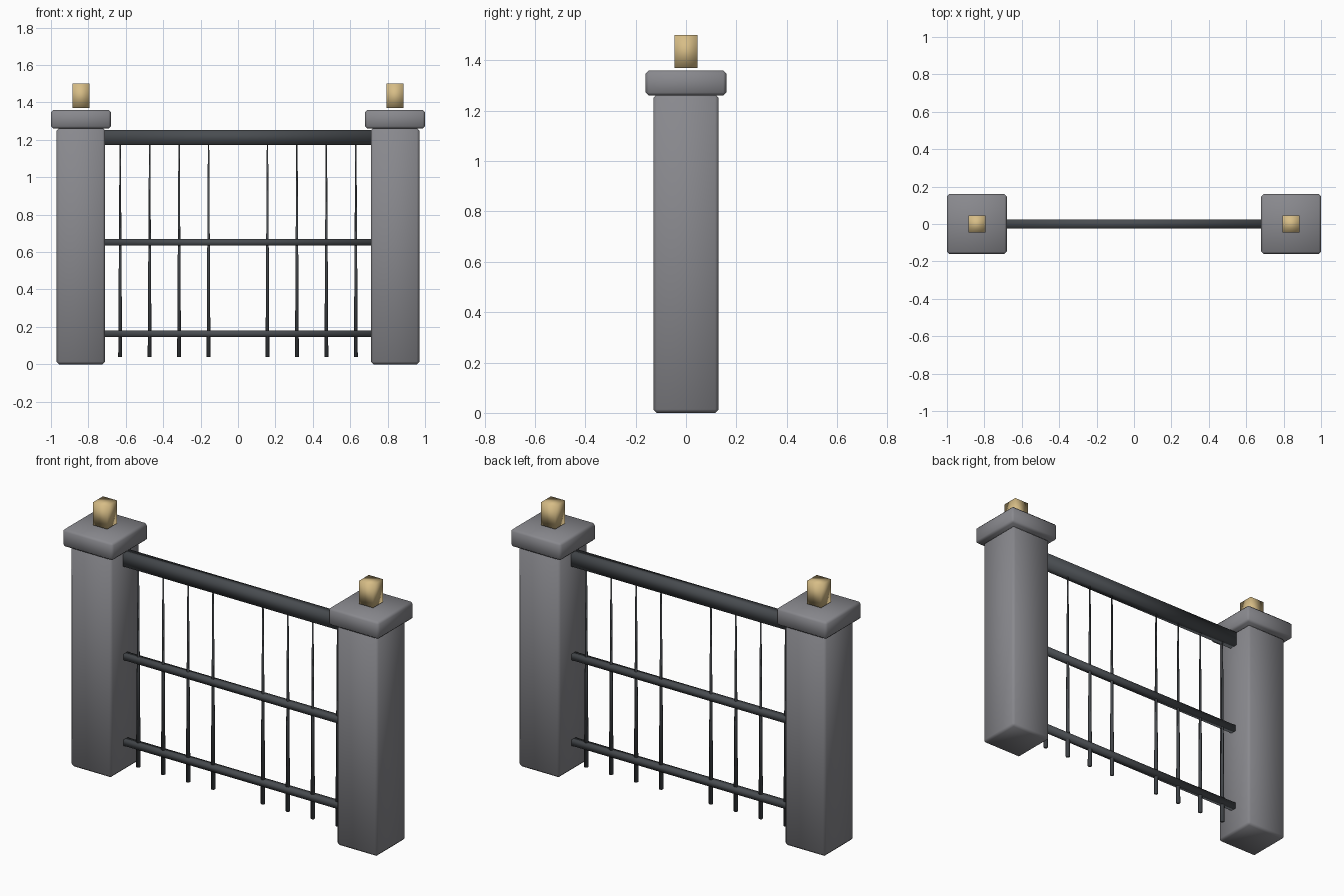
import bpy
import bmesh
from mathutils import Matrix

cube = bpy.data.objects.get("Cube")
if cube:
    bpy.data.objects.remove(cube, do_unlink=True)


def material(name, colour):
    mat = bpy.data.materials.new(name)
    mat.use_nodes = True
    mat.diffuse_color = (*colour, 1)
    mat.node_tree.nodes["Principled BSDF"].inputs["Base Color"].default_value = (*colour, 1)
    return mat


stone = material("grey stone", (0.25, 0.25, 0.27))
iron = material("dark iron", (0.065, 0.072, 0.08))
glow = material("warm lamp", (0.68, 0.51, 0.24))


def finish(name, bm, mat):
    mesh = bpy.data.meshes.new(name)
    bm.to_mesh(mesh)
    bm.free()
    mesh.materials.append(mat)
    mesh.shade_smooth()
    obj = bpy.data.objects.new(name, mesh)
    bpy.context.collection.objects.link(obj)
    return obj


def box(name, centre, size, mat, bevel=0):
    bm = bmesh.new()
    bmesh.ops.create_cube(bm, size=1, matrix=Matrix.Translation(centre) @ Matrix.Diagonal((*size, 1)))
    obj = finish(name, bm, mat)
    if bevel:
        mod = obj.modifiers.new("Chamfer", "BEVEL")
        mod.width = bevel
        mod.segments = 1
    return obj


def spindle(name, x, bottom, top, mat):
    bm = bmesh.new()
    bmesh.ops.create_cone(bm, cap_ends=True, segments=6, radius1=0.012, radius2=0.004,
                          depth=top - bottom,
                          matrix=Matrix.Translation((x, 0, (top + bottom) / 2)))
    return finish(name, bm, mat)


# Stone posts with caps and lamps, plus the tapered bars on each side
for side, sign in (("left", 1), ("right", -1)):
    x = 0.84 * sign
    box(f"{side}_post", (x, 0, 0.632), (0.26, 0.26, 1.264), stone, 0.014)
    box(f"{side}_cap", (x, 0, 1.31), (0.32, 0.32, 0.1), stone, 0.012)
    box(f"{side}_lamp", (x, 0, 1.435), (0.09, 0.09, 0.13), glow)
    for i in range(1, 5):
        spindle(f"{side}_bar_{i}", sign * 0.1575 * i, 0.04, 1.2, iron)

# Horizontal rails
for name, z, depth, height in (("top_rail", 1.213, 0.05, 0.08),
                               ("middle_rail", 0.652, 0.035, 0.035),
                               ("bottom_rail", 0.163, 0.035, 0.035)):
    box(name, (0, 0, z), (1.43, depth, height), iron)
